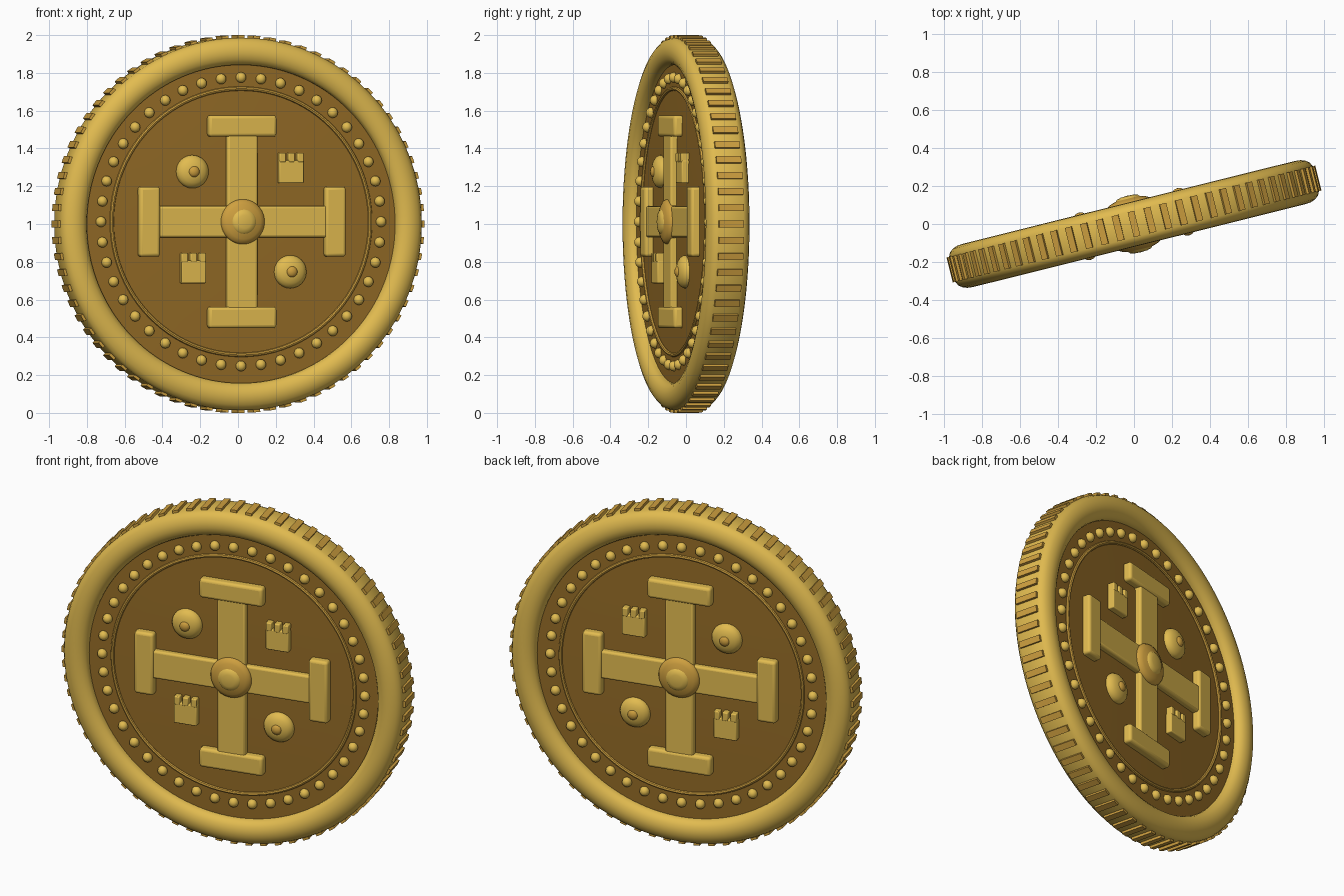
import bpy, bmesh, math
from mathutils import Matrix, Vector

if "Cube" in bpy.data.objects:
    bpy.data.objects.remove(bpy.data.objects["Cube"])

TURN = Matrix.Translation((0, 0, 1)) @ Matrix.Rotation(math.radians(14), 4, 'Z')
LIFT = 0.012   # emblem sits slightly above the disc centre


def mat(name, col):
    m = bpy.data.materials.new(name)
    m.diffuse_color = (*col, 1)
    m.use_nodes = True
    m.node_tree.nodes["Principled BSDF"].inputs["Base Color"].default_value = m.diffuse_color
    return m


GOLD = mat("gold", (0.76, 0.50, 0.08))
EDGE = mat("edge_gold", (0.62, 0.35, 0.05))
DARK = mat("dark_gold", (0.30, 0.15, 0.02))


def finish(bm, name, material, bevel=0.0):
    bmesh.ops.recalc_face_normals(bm, faces=bm.faces)
    me = bpy.data.meshes.new(name)
    bm.to_mesh(me)
    bm.free()
    ob = bpy.data.objects.new(name, me)
    bpy.context.collection.objects.link(ob)
    me.materials.append(material)
    ob.matrix_world = TURN
    if bevel:
        b = ob.modifiers.new("bevel", 'BEVEL')
        b.width = bevel
        b.segments = 3
    bpy.ops.object.select_all(action='DESELECT')
    ob.select_set(True)
    bpy.context.view_layer.objects.active = ob
    bpy.ops.object.shade_smooth_by_angle(angle=math.radians(40))
    return ob


def lathe(bm, profile, x=0, z=0, n=48, closed=False):
    """Revolve (radius, depth) points about the y axis through x, z."""
    new = [bm.verts.new((x + r, y, z)) for r, y in profile]
    pairs = list(zip(new, new[1:])) + ([(new[-1], new[0])] if closed else [])
    edges = [bm.edges.new(p) for p in pairs]
    bmesh.ops.spin(bm, geom=new + edges, cent=(x, 0, z), axis=(0, 1, 0),
                   angle=math.tau, steps=n, use_merge=True)
    bmesh.ops.remove_doubles(bm, verts=bm.verts[:], dist=1e-5)


def box(bm, x, z, w, h, d0, d1, s):
    m = Matrix.Translation((x, s * (d0 + d1) / 2, z)) @ Matrix.Diagonal((w, d1 - d0, h, 1))
    bmesh.ops.create_cube(bm, size=1, matrix=m)


def build(name, material, fn, bevel=0.0):
    bm = bmesh.new()
    fn(bm)
    return finish(bm, name, material, bevel)


# raised rounded rim
half = [(0.842, 0.05), (0.843, 0.075), (0.852, 0.093), (0.872, 0.108), (0.902, 0.117),
        (0.932, 0.114), (0.958, 0.104), (0.977, 0.088), (0.986, 0.068)]
build("rim", GOLD, lambda bm: lathe(
    bm, half + [(r, -y) for r, y in reversed(half)], n=128, closed=True))

# sunken, faintly domed field
fld = [(0, 0.072), (0.3, 0.071), (0.6, 0.066), (0.85, 0.060)]
build("field", DARK, lambda bm: lathe(
    bm, fld + [(r, -y) for r, y in reversed(fld)], n=96))


# reeded edge
def reeds(bm):
    for i in range(72):
        m = (Matrix.Rotation(math.tau * i / 72, 4, 'Y')
             @ Matrix.Translation((0, 0, 0.985)) @ Matrix.Diagonal((0.036, 0.135, 0.03, 1)))
        bmesh.ops.create_cube(bm, size=1, matrix=m)


build("edge_reeds", EDGE, reeds)

# both faces carry the same mirrored emblem
for s, side in ((-1, "front"), (1, "back")):
    def prof(pts):
        return [(r, s * y) for r, y in pts]

    # thin inner ring
    build(side + "_ring", EDGE, lambda bm: lathe(bm, prof(
        [(0.705 + 0.011 * math.cos(a * math.tau / 8), 0.066 + 0.011 * math.sin(a * math.tau / 8))
         for a in range(8)]), z=LIFT, n=96, closed=True))

    # beaded border
    def beads(bm):
        for i in range(44):
            a = math.tau * i / 44
            p = Vector((0.764 * math.sin(a), s * 0.066, 0.764 * math.cos(a) + LIFT))
            bmesh.ops.create_uvsphere(bm, u_segments=12, v_segments=8, radius=0.028,
                                      matrix=Matrix.Translation(p))
    build(side + "_beads", GOLD, beads)

    # cross arms
    build(side + "_cross_upright", GOLD,
          lambda bm: box(bm, 0, LIFT, 0.165, 1.0, 0.05, 0.105, s), 0.012)
    build(side + "_cross_bar", GOLD,
          lambda bm: box(bm, 0, LIFT, 1.0, 0.165, 0.05, 0.104, s), 0.012)

    # end caps of the cross
    def caps(bm):
        for k in (-1, 1):
            box(bm, 0, LIFT + k * 0.507, 0.37, 0.113, 0.05, 0.112, s)
            box(bm, k * 0.507, LIFT, 0.113, 0.37, 0.05, 0.112, s)
    build(side + "_cross_caps", GOLD, caps, 0.016)

    # centre boss
    build(side + "_boss", EDGE, lambda bm: lathe(bm, prof(
        [(0.118, 0.06), (0.119, 0.105), (0.112, 0.118), (0.092, 0.129), (0.064, 0.137)]),
        z=LIFT, n=40))
    build(side + "_boss_top", GOLD, lambda bm: lathe(bm, prof(
        [(0.064, 0.137), (0.057, 0.145), (0.035, 0.151), (0, 0.153)]), z=LIFT, n=40))

    # round pellets with a small centre stud
    for k, where in ((1, "upper"), (-1, "lower")):
        x, z = -0.267 * k, LIFT + 0.265 * k
        build(f"{side}_{where}_pellet", GOLD, lambda bm: lathe(bm, prof(
            [(0.088, 0.06), (0.087, 0.078), (0.079, 0.093), (0.06, 0.106),
             (0.034, 0.114), (0, 0.117)]), x, z, 32))
        build(f"{side}_{where}_stud", EDGE, lambda bm: lathe(bm, prof(
            [(0.031, 0.105), (0.028, 0.117), (0.017, 0.125), (0, 0.128)]), x, z, 20))

        # small towers with three battlements
        def tower(bm):
            box(bm, -x, LIFT + 0.265 * -k * -1, 0.134, 0.122, 0.05, 0.106, s)
            for j in (-1, 0, 1):
                box(bm, -x + j * 0.049, z + 0.075, 0.034, 0.05, 0.05, 0.108, s)
        build(f"{side}_{where}_tower", GOLD, tower, 0.006)
